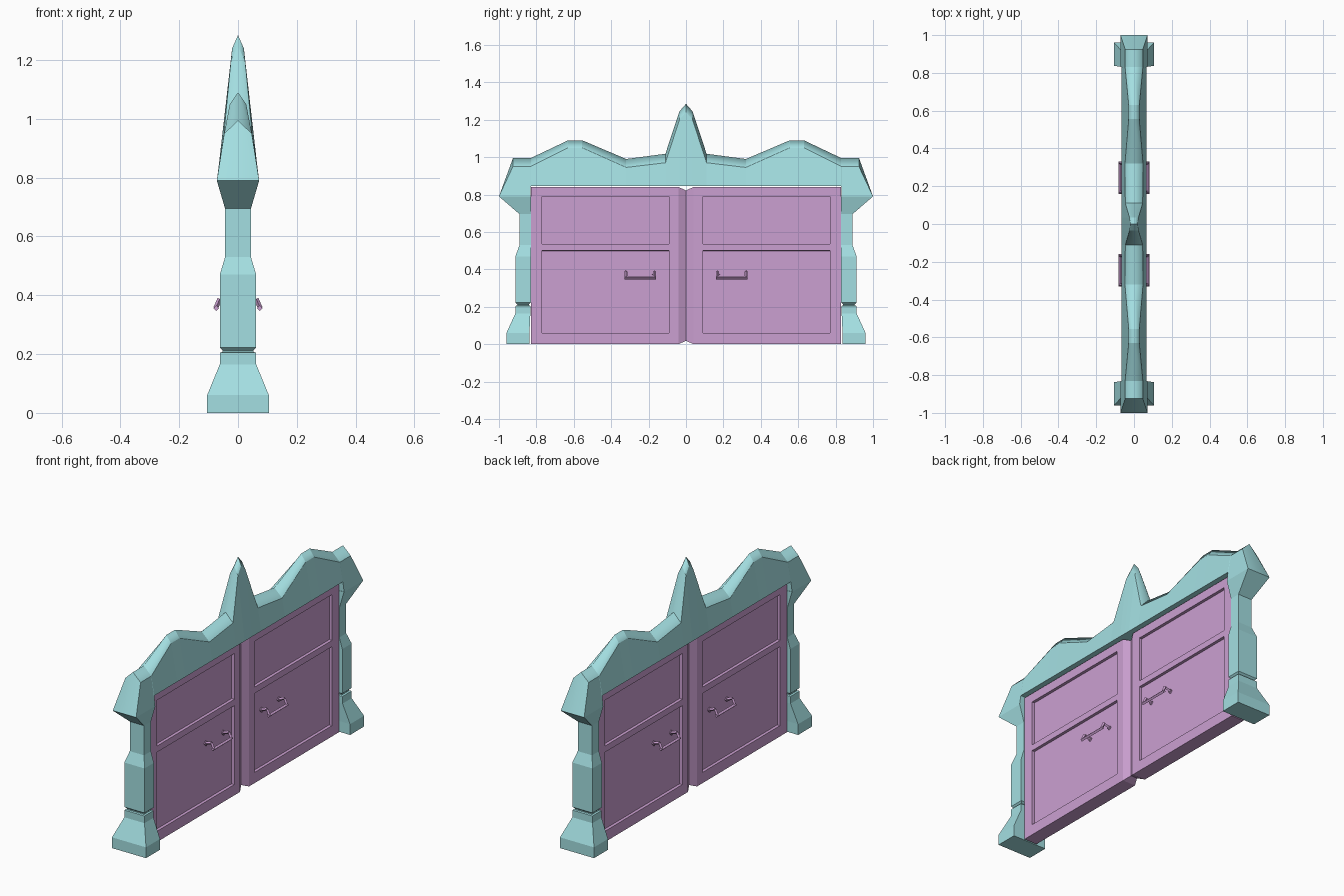
import bpy
import bmesh
from mathutils import Vector, Matrix

cube = bpy.data.objects.get("Cube")
if cube:
    bpy.data.objects.remove(cube)


def material(name, rgb):
    m = bpy.data.materials.new(name)
    m.use_nodes = True
    m.diffuse_color = (*rgb, 1)
    bsdf = next(n for n in m.node_tree.nodes if n.type == "BSDF_PRINCIPLED")
    bsdf.inputs["Base Color"].default_value = (*rgb, 1)
    return m


TEAL = material("pale teal", (0.37, 0.74, 0.76))
LILAC = material("lilac", (0.60, 0.35, 0.64))


def finish(name, bm, mat):
    bmesh.ops.recalc_face_normals(bm, faces=bm.faces)
    mesh = bpy.data.meshes.new(name)
    bm.to_mesh(mesh)
    bm.free()
    mesh.materials.append(mat)
    obj = bpy.data.objects.new(name, mesh)
    bpy.context.collection.objects.link(obj)
    return obj


def loft(rings):
    """Skin closed rings of points and cap both ends."""
    bm = bmesh.new()
    loops = [[bm.verts.new(p) for p in ring] for ring in rings]
    n = len(loops[0])
    for a, b in zip(loops, loops[1:]):
        for i in range(n):
            j = (i + 1) % n
            bm.faces.new((a[i], a[j], b[j], b[i]))
    bm.faces.new(loops[0])
    bm.faces.new(loops[-1])
    bmesh.ops.remove_doubles(bm, verts=bm.verts, dist=0.0005)
    return bm


# Crown: stations of y, bottom, bottom half width, shoulder, shoulder half width, ridge
half = [
    (1.0, 0.79, 0.072, 0.79, 0.072, 0.79),
    (0.925, 0.79, 0.072, 0.95, 0.047, 0.995),
    (0.832, 0.79, 0.072, 0.95, 0.047, 0.995),
    (0.83, 0.845, 0.065, 0.95, 0.047, 0.995),
    (0.63, 0.845, 0.065, 1.05, 0.028, 1.09),
    (0.555, 0.845, 0.065, 1.05, 0.028, 1.09),
    (0.32, 0.845, 0.065, 0.945, 0.048, 0.99),
    (0.11, 0.845, 0.065, 0.97, 0.046, 1.018),
    (0.035, 0.845, 0.065, 1.20, 0.024, 1.245),
    (0.0, 0.845, 0.065, 1.24, 0.02, 1.285),
]
stations = half + [(-s[0], *s[1:]) for s in reversed(half[:-1])]
bm = loft([[(-wb, y, b), (-ws, y, s), (0, y, t), (ws, y, s), (wb, y, b)]
           for y, b, wb, s, ws, t in stations])
for f in bm.faces:
    f.smooth = True
for e in bm.edges:
    # only the ridge line is soft
    e.smooth = all(abs(v.co.x) < 0.001 for v in e.verts)
finish("crown", bm, TEAL)

# Pillars: z, inner y, outer y, half width
pillar = [
    (0.0, 0.837, 0.96, 0.105),
    (0.06, 0.837, 0.96, 0.105),
    (0.165, 0.832, 0.912, 0.062),
    (0.205, 0.832, 0.912, 0.062),
    (0.207, 0.84, 0.902, 0.052),
    (0.213, 0.84, 0.902, 0.052),
    (0.222, 0.83, 0.912, 0.062),
    (0.47, 0.83, 0.912, 0.062),
    (0.53, 0.83, 0.89, 0.044),
    (0.695, 0.83, 0.89, 0.044),
    (0.79, 0.83, 1.0, 0.072),
]


def door(name, side):
    """Slab with two sunken panels per face and a tapered meeting edge."""
    ys = (0, 0.04, 0.09, 0.77, 0.83)
    zs = (0, 0.06, 0.50, 0.535, 0.79, 0.84)
    bm = bmesh.new()
    panels = []
    for sx in (-1, 1):
        grid = []
        for i, y in enumerate(ys):
            col = []
            for z in zs:
                x = 0.02 if i == 0 else 0.04
                if i == 0 and z in (zs[0], zs[-1]):
                    z += 0.018 if z == 0 else -0.018
                col.append(bm.verts.new((sx * x, side * y, z)))
            grid.append(col)
        for i in range(len(ys) - 1):
            for k in range(len(zs) - 1):
                f = bm.faces.new((grid[i][k], grid[i + 1][k],
                                  grid[i + 1][k + 1], grid[i][k + 1]))
                if i == 2 and k in (1, 3):
                    panels.append(f)
    bmesh.ops.bridge_loops(bm, edges=[e for e in bm.edges if e.is_boundary])
    bmesh.ops.recalc_face_normals(bm, faces=bm.faces)
    bmesh.ops.inset_individual(bm, faces=panels, thickness=0.001, depth=-0.016)
    finish(name, bm, LILAC)


def rod(bm, a, b, r):
    """Four-sided bar between two points."""
    a, b = Vector(a), Vector(b)
    turn = (b - a).to_track_quat("Z", "Y").to_matrix().to_4x4()
    bmesh.ops.create_cone(bm, cap_ends=True, segments=4, radius1=r, radius2=r,
                          depth=(b - a).length,
                          matrix=Matrix.Translation((a + b) / 2) @ turn)


def handle(name, sx, sy):
    """Drop handle: two mounts, two bent arms and a cross bar."""
    bm = bmesh.new()
    for y in (0.168, 0.322):
        path = [(sx * x, sy * y, z) for x, z in
                ((0.022, 0.375), (0.062, 0.388), (0.076, 0.356))]
        rod(bm, path[0], (sx * 0.03, sy * y, 0.376), 0.014)
        rod(bm, path[0], path[1], 0.008)
        rod(bm, path[1], path[2], 0.008)
    rod(bm, (sx * 0.074, sy * 0.16, 0.356), (sx * 0.074, sy * 0.33, 0.356), 0.009)
    finish(name, bm, LILAC)


for label, s in (("far", 1), ("near", -1)):
    finish(label + "_pillar", loft([
        [(-w, s * a, z), (w, s * a, z), (w, s * b, z), (-w, s * b, z)]
        for z, a, b, w in pillar]), TEAL)
    door(label + "_door", s)
    for face, sx in (("left", 1), ("right", -1)):
        handle(f"{label}_{face}_handle", sx, s)
